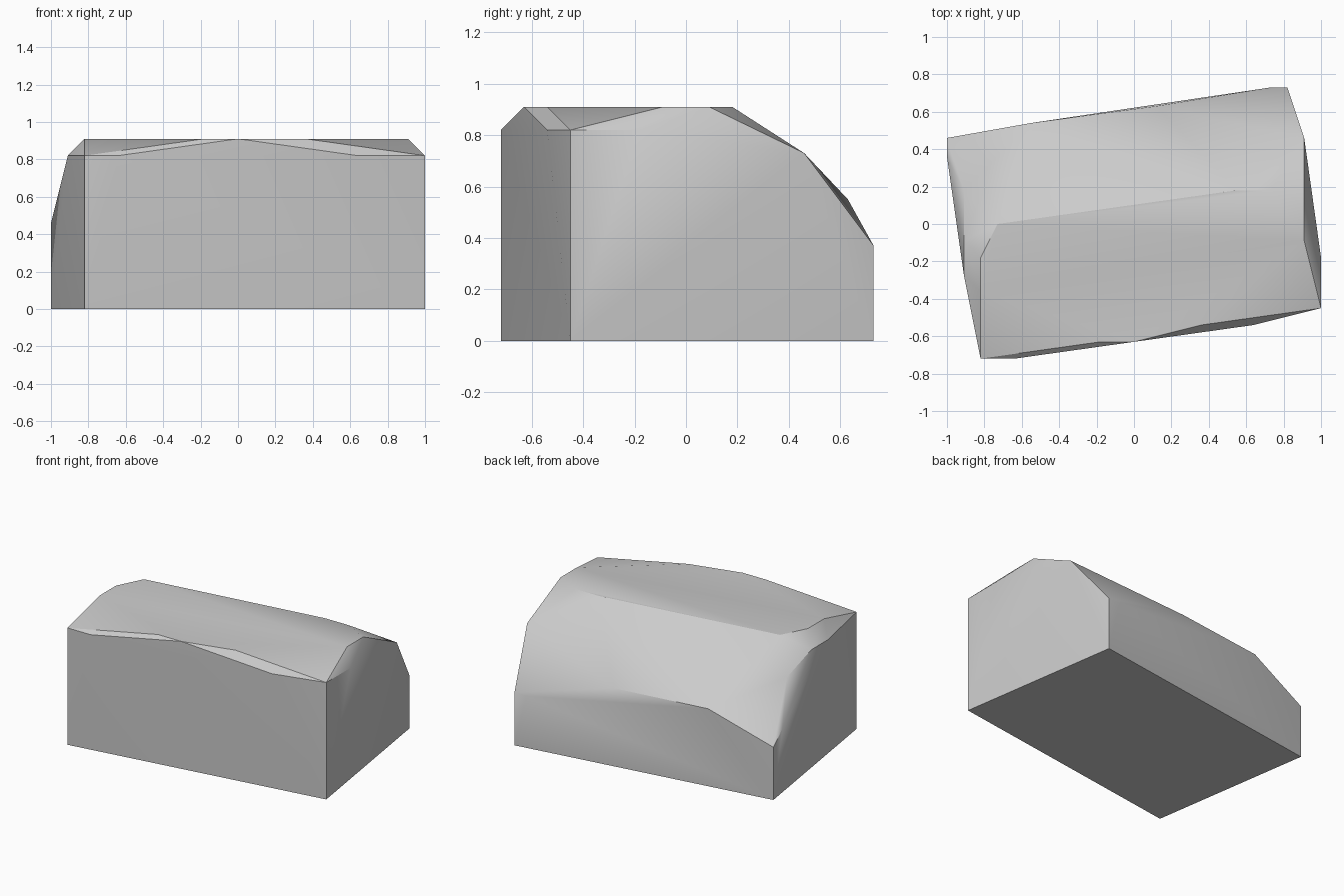
import bpy, bmesh, math

cube = bpy.data.objects.get("Cube")
if cube:
    bpy.data.objects.remove(cube, do_unlink=True)

stone = bpy.data.materials.new("plain_grey_stone")
stone.use_nodes = True
grey = (0.6, 0.6, 0.6, 1)
stone.diffuse_color = grey
stone.node_tree.nodes["Principled BSDF"].inputs["Base Color"].default_value = grey

# Outlines of the block by height
footprint = [(-.82, -.72), (1, -.45), (.82, .73), (-1, .46)]
levels = {
    0: footprint,
    .37: footprint[2:] + [(.73, .73)],                      # back wall ends
    .46: [(-1, .36)],
    .55: [(.12, .63), (-.55, .54)],                         # back wall crest
    .73: [(.91, .46), (-.91, .18)],                         # rounded shoulder
    .82: footprint[:2] + [(-.64, -.72), (.64, -.54), (1, -.18),
                          (-.91, -.09), (-.91, -.27)],      # front rim and ends
    .91: [(-.18, -.63), (0, -.63), (.36, -.54), (.91, -.09), (.91, .09),
          (.73, .18), (.55, .18), (-.73, 0), (-.82, -.18), (-.82, -.36)],  # flat top
}

# Wrap the outlines in one convex block
bm = bmesh.new()
for z, outline in levels.items():
    for x, y in outline:
        bm.verts.new((x, y, z))
hull = bmesh.ops.convex_hull(bm, input=bm.verts[:])
loose = {v for v in hull["geom_interior"] + hull["geom_unused"]
         if isinstance(v, bmesh.types.BMVert)}
bmesh.ops.delete(bm, geom=list(loose), context="VERTS")
bmesh.ops.dissolve_limit(bm, angle_limit=math.radians(1),
                         verts=bm.verts[:], edges=bm.edges[:])
bmesh.ops.recalc_face_normals(bm, faces=bm.faces[:])

mesh = bpy.data.meshes.new("stone_block")
bm.to_mesh(mesh)
bm.free()
mesh.materials.append(stone)
block = bpy.data.objects.new("stone_block", mesh)
bpy.context.collection.objects.link(block)

# Soften the shallow creases, keep the rims sharp
bpy.ops.object.select_all(action="DESELECT")
block.select_set(True)
bpy.context.view_layer.objects.active = block
bpy.ops.object.shade_smooth_by_angle(angle=math.radians(30))
